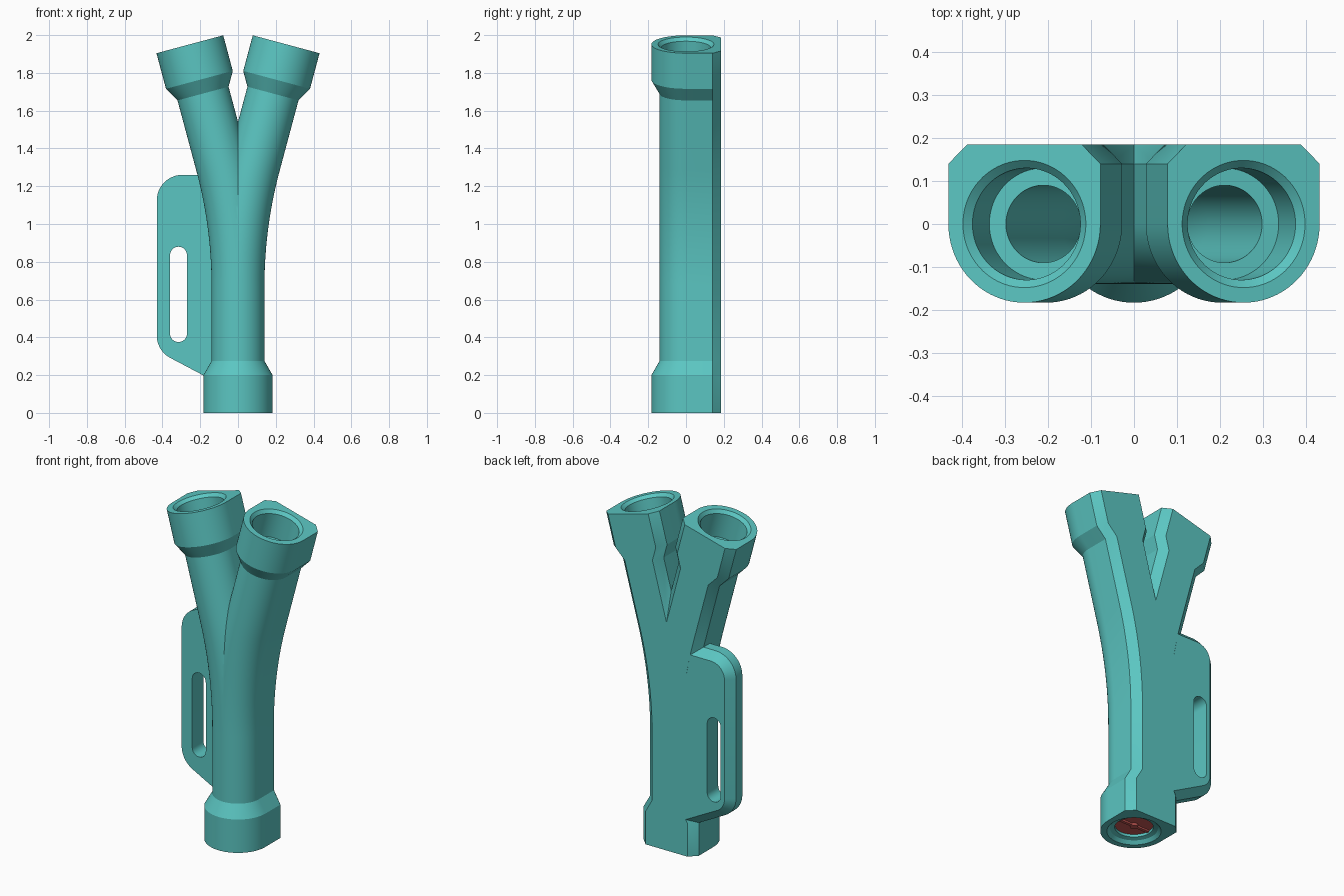
import bpy, bmesh, math
from mathutils import Vector

if "Cube" in bpy.data.objects:
    bpy.data.objects.remove(bpy.data.objects["Cube"])

BACK, SIDE = 0.185, 0.14          # flat back plane, start of back chamfer
ANG = math.radians(15)
Z0, T = 0.67, 0.33                # bend start and tangent length
R = T / math.tan(ANG / 2)
ARC = R * ANG
S = Z0 + ARC + 0.985 - T          # full path length


def material(name, rgb):
    m = bpy.data.materials.new(name)
    m.diffuse_color = (*rgb, 1)
    m.use_nodes = True
    m.node_tree.nodes["Principled BSDF"].inputs["Base Color"].default_value = m.diffuse_color
    return m


teal = material("teal plastic", (0.105, 0.565, 0.54))
red = material("red plastic", (0.56, 0.10, 0.09))


def path(s):
    """Point and lean angle of the branch centre line."""
    if s <= Z0:
        return 0, s, 0
    a = min((s - Z0) / R, ANG)
    x, z = R * (1 - math.cos(a)), Z0 + R * math.sin(a)
    rest = max(0, s - Z0 - ARC)
    return x + rest * math.sin(a), z + rest * math.cos(a), a


def new_object(name, bm, mat):
    bmesh.ops.recalc_face_normals(bm, faces=bm.faces)
    me = bpy.data.meshes.new(name)
    bm.to_mesh(me)
    bm.free()
    me.materials.append(mat)
    ob = bpy.data.objects.new(name, me)
    bpy.context.collection.objects.link(ob)
    return ob


def sweep(name, stations, section):
    """Loft a cross-section along the branch path."""
    bm = bmesh.new()
    rings = []
    for s, r in stations:
        x, z, a = path(s)
        rings.append([bm.verts.new((x + u * math.cos(a), v, z - u * math.sin(a)))
                      for u, v in section(r)])
    n = len(rings[0])
    for lo, hi in zip(rings, rings[1:]):
        for i in range(n):
            j = (i + 1) % n
            bm.faces.new((lo[i], lo[j], hi[j], hi[i]))
    bm.faces.new(rings[0])
    bm.faces.new(rings[-1])
    return new_object(name, bm, teal)


def body_section(r):
    pts = [(r * math.cos(t), r * math.sin(t))
           for t in (math.pi + math.pi * i / 40 for i in range(41))]
    c = BACK - SIDE
    return pts + [(r, SIDE), (r - c, BACK), (c - r, BACK), (-r, SIDE)]


def round_section(r):
    return [(r * math.cos(t), r * math.sin(t))
            for t in (2 * math.pi * (i + 0.5) / 64 for i in range(64))]


def apply_mods(ob):
    dg = bpy.context.evaluated_depsgraph_get()
    me = bpy.data.meshes.new_from_object(ob.evaluated_get(dg))
    ob.modifiers.clear()
    ob.data = me


def cut(ob, cutter):
    m = ob.modifiers.new("cut", 'BOOLEAN')
    m.operation, m.solver, m.object = 'DIFFERENCE', 'EXACT', cutter
    apply_mods(ob)
    bpy.data.objects.remove(cutter)


def smooth(ob):
    bpy.ops.object.select_all(action='DESELECT')
    ob.select_set(True)
    bpy.context.view_layer.objects.active = ob
    bpy.ops.object.shade_smooth_by_angle(angle=math.radians(25))


bend = [Z0 + ARC * i / 20 for i in range(21)]

# Forked pipe: one branch with its bore, halved at the middle and mirrored
pipe = sweep("forked_pipe",
             [(0, 0.183), (0.2, 0.183), (0.275, 0.14)] + [(s, 0.14) for s in bend]
             + [(S - 0.27, 0.14), (S - 0.195, 0.183), (S, 0.183)], body_section)
bore = sweep("bore_cutter",
             [(-0.01, 0.158), (0.018, 0.13), (0.025, 0.105), (0.17, 0.105), (0.17, 0.09)]
             + [(s, 0.09) for s in bend]
             + [(S - 0.17, 0.09), (S - 0.17, 0.13), (S - 0.018, 0.13), (S + 0.01, 0.158)],
             round_section)
cut(pipe, bore)
bm = bmesh.new()
bm.from_mesh(pipe.data)
bmesh.ops.bisect_plane(bm, geom=bm.verts[:] + bm.edges[:] + bm.faces[:], dist=1e-5,
                       plane_co=(0, 0, 0), plane_no=(1, 0, 0), clear_inner=True)
bm.to_mesh(pipe.data)
bm.free()
mir = pipe.modifiers.new("mirror", 'MIRROR')
mir.merge_threshold = 0.0005
apply_mods(pipe)
smooth(pipe)


def arc(cx, cz, r, a0, a1, n=12):
    return [(cx + r * math.cos(math.radians(a0 + (a1 - a0) * i / n)),
             cz + r * math.sin(math.radians(a0 + (a1 - a0) * i / n))) for i in range(n + 1)]


def prism(name, outline, y0, y1, chamfer=0, keep=0):
    """Extrude an xz outline along y; chamfer back rim edges left of x = keep."""
    bm = bmesh.new()
    f = bm.faces.new([bm.verts.new((x, y0, z)) for x, z in outline])
    ext = bmesh.ops.extrude_face_region(bm, geom=[f])["geom"]
    bmesh.ops.translate(bm, verts=[v for v in ext if isinstance(v, bmesh.types.BMVert)],
                        vec=Vector((0, y1 - y0, 0)))
    if chamfer:
        rim = [e for e in bm.edges if all(v.co.y > y1 - 1e-4 for v in e.verts)
               and min(v.co.x for v in e.verts) < keep]
        bmesh.ops.bevel(bm, geom=rim, offset=chamfer, segments=1, affect='EDGES',
                        clamp_overlap=False)
    return new_object(name, bm, teal)


# Side handle plate with a rounded slot
outline = ([(-0.165, 1.26)] + arc(-0.295, 1.125, 0.135, 90, 180)
           + arc(-0.295, 0.41, 0.135, 180, 240)
           + [(-0.12, 0.165), (-0.09, 0.24), (-0.09, 0.75), (-0.115, 1.0)])
handle = prism("handle_plate", outline, 0.08, BACK, BACK - SIDE, -0.1651)
# the lower slanted rim starts left of the limit, so inner edges stay square
slot = prism("slot_cutter", arc(-0.315, 0.835, 0.045, 0, 180) + arc(-0.315, 0.42, 0.045, 180, 360),
             0, 0.3)
cut(handle, slot)
smooth(handle)


# Red plug with cross bar and hub inside the lower socket
def cylinder(name, r, z0, z1):
    bm = bmesh.new()
    bmesh.ops.create_cone(bm, cap_ends=True, segments=48, radius1=r, radius2=r, depth=z1 - z0)
    bmesh.ops.translate(bm, verts=bm.verts, vec=(0, 0, (z0 + z1) / 2))
    ob = new_object(name, bm, red)
    smooth(ob)


cylinder("plug_disc", 0.104, 0.04, 0.165)
cylinder("plug_hub", 0.022, 0.026, 0.05)
bm = bmesh.new()
bmesh.ops.create_cube(bm, size=1)
for v in bm.verts:
    v.co = (v.co.x * 0.2, v.co.y * 0.018, 0.04 + v.co.z * 0.02)
new_object("plug_bar", bm, red)
